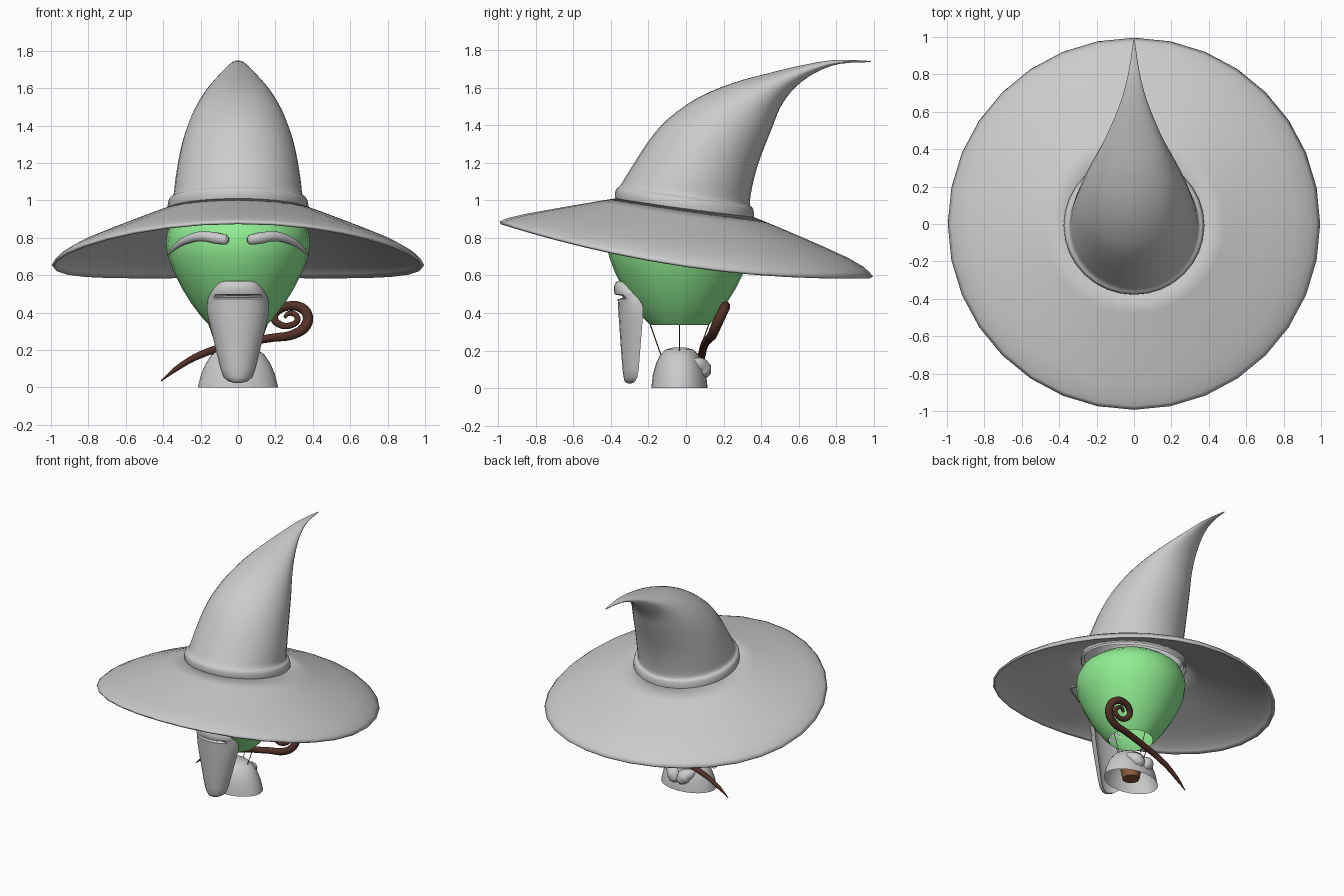
import bpy, bmesh
from math import sin, cos, pi, sqrt
from mathutils import Vector

if "Cube" in bpy.data.objects:
    bpy.data.objects.remove(bpy.data.objects["Cube"])


def material(name, rgb):
    m = bpy.data.materials.new(name)
    m.diffuse_color = (*rgb, 1)
    m.use_nodes = True
    m.node_tree.nodes["Principled BSDF"].inputs["Base Color"].default_value = m.diffuse_color
    return m


GREEN = material("green", (0.28, 0.85, 0.29))
DARK = material("dark_wood", (0.085, 0.03, 0.02))
BROWN = material("wicker", (0.25, 0.1, 0.045))


def loft(name, rings, mat=None, cap_start=False, cap_end=False):
    """Skin closed rings of points into one smooth mesh."""
    bm = bmesh.new()
    loops = [[bm.verts.new(p) for p in r] for r in rings]
    n = len(loops[0])
    for a, b in zip(loops, loops[1:]):
        for i in range(n):
            j = (i + 1) % n
            bm.faces.new((a[i], a[j], b[j], b[i]))
    if cap_start:
        bm.faces.new(loops[0][::-1])
    if cap_end:
        bm.faces.new(loops[-1])
    bmesh.ops.recalc_face_normals(bm, faces=bm.faces)
    me = bpy.data.meshes.new(name)
    bm.to_mesh(me)
    bm.free()
    ob = bpy.data.objects.new(name, me)
    bpy.context.collection.objects.link(ob)
    if mat:
        me.materials.append(mat)
    bpy.ops.object.select_all(action='DESELECT')
    ob.select_set(True)
    bpy.context.view_layer.objects.active = ob
    bpy.ops.object.shade_smooth_by_angle(angle=0.9)
    return ob


def ellipse(cy, z, rx, ry, n=24):
    return [(rx * cos(2 * pi * i / n), cy + ry * sin(2 * pi * i / n), z) for i in range(n)]


def refine(rows, k=3):
    """Catmull-Rom resampling of profile rows."""
    out = []
    for i in range(len(rows) - 1):
        quad = [rows[max(0, min(len(rows) - 1, i + d))] for d in (-1, 0, 1, 2)]
        for s in range(k):
            t = s / k
            out.append([0.5 * (2 * b + (c - a) * t + (2 * a - 5 * b + 4 * c - d) * t * t
                               + (3 * b - a - 3 * c + d) * t ** 3) for a, b, c, d in zip(*quad)])
    return out + [list(rows[-1])]


def tube(name, pts, mat=None, res=3):
    """Tapered tube through points (x, y, z, radius)."""
    cu = bpy.data.curves.new(name, 'CURVE')
    cu.dimensions = '3D'
    cu.bevel_depth = 1
    cu.bevel_resolution = res
    cu.resolution_u = 6
    cu.use_fill_caps = True
    s = cu.splines.new('BEZIER')
    s.bezier_points.add(len(pts) - 1)
    for bp, (x, y, z, r) in zip(s.bezier_points, pts):
        bp.co = (x, y, z)
        bp.radius = r
        bp.handle_left_type = bp.handle_right_type = 'AUTO'
    if mat:
        cu.materials.append(mat)
    ob = bpy.data.objects.new(name, cu)
    bpy.context.collection.objects.link(ob)
    return ob


# Hat brim: drooping cone with a turned-down rim
N = 32
rings = []
for t in (0, 0.2, 0.4, 0.6, 0.8, 0.92, 0.97, 1):
    ring = []
    for i in range(N):
        a = 2 * pi * i / N
        c, s = cos(a), sin(a)
        r = 0.35 + 0.64 * t
        inner = 0.957 - 0.05 * s
        outer = 0.6925 - 0.145 * s + 0.0425 * (2 * s * s - 1)
        f = 0.87 * t ** 1.04 + 0.13 * t ** 14
        ring.append((r * c, r * s, inner + (outer - inner) * f))
    rings.append(ring)
brim = loft("hat_brim", rings)
sol = brim.modifiers.new("thickness", 'SOLIDIFY')
sol.thickness = 0.015
sol.offset = 0

# Hat crown: front (y, z), back (y, z), half width
crown = [(-.37, .975, .36, .875, .372), (-.378, 1.025, .362, .925, .376),
         (-.372, 1.06, .355, .96, .367), (-.35, 1.08, .34, .978, .345),
         (-.3, 1.16, .35, 1.06, .335), (-.2, 1.315, .38, 1.18, .312),
         (-.1, 1.43, .42, 1.29, .283), (.06, 1.545, .46, 1.39, .24),
         (.25, 1.625, .505, 1.5, .185), (.42, 1.672, .58, 1.6, .13),
         (.62, 1.72, .69, 1.68, .07), (.8, 1.748, .82, 1.727, .03),
         (.985, 1.742, .987, 1.736, .003)]
rings = []
for fy, fz, by, bz, w in refine(crown):
    c = Vector((0, (fy + by) / 2, (fz + bz) / 2))
    h = Vector((0, (by - fy) / 2, (bz - fz) / 2))
    rings.append([c + Vector((w * cos(2 * pi * i / N), 0, 0)) + h * sin(2 * pi * i / N)
                  for i in range(N)])
loft("hat_crown", rings, cap_end=True)

# Balloon head, open at the bottom
CY = -0.035
head = [(.335, .155), (.38, .198), (.45, .25), (.53, .3), (.62, .345), (.7, .375),
        (.77, .386), (.83, .378), (.88, .352), (.93, .29), (.965, .19), (.98, .06)]
loft("balloon_head", [ellipse(CY, z, r, r) for z, r in head], GREEN, cap_end=True)

# Ropes from balloon to basket
for k in range(4):
    c, s = cos(k * pi / 2), sin(k * pi / 2)
    tube("rope", [(.155 * c, CY + .155 * s, .337, .003),
                  (.075 * c, CY + .075 * s, .11, .003)], BROWN, 0)

# Basket under the robe
loft("basket", [ellipse(CY, z, r, r, 12) for z, r in ((.02, .06), (.12, .08))],
     BROWN, True, True)

# Bell-shaped robe
robe = [(0, .215, .15), (.07, .198, .142), (.13, .172, .125), (.175, .142, .104),
        (.205, .1, .075), (.217, .04, .03)]
loft("robe", [ellipse(CY, z, a, b) for z, a, b in robe], cap_end=True)

# Sleeves reaching behind to the staff, and eyebrows
for m in (-1, 1):
    tube("sleeve", [(m * .11, .03, .145, .012), (m * .08, .06, .13, .038),
                    (m * .045, .082, .105, .053), (m * .03, .088, .075, .045),
                    (m * .025, .088, .045, .012)])
    brow = []
    for x, z, r in ((.05, .79, .012), (.065, .79, .028), (.11, .797, .032), (.19, .808, .028),
                    (.27, .79, .022), (.33, .755, .015), (.372, .71, .004)):
        brow.append((m * x, CY - sqrt(.41 ** 2 - x * x), z, r))
    tube("eyebrow", brow)

# Staff with a curled top
staff = [(-.41, .07, .035, .003), (-.33, .075, .1, .014), (-.2, .085, .175, .02),
         (0, .1, .235, .022), (.18, .125, .265, .023), (.3, .14, .285, .026),
         (.362, .16, .33, .028), (.372, .185, .385, .028), (.34, .205, .425, .027),
         (.275, .21, .436, .025), (.215, .2, .413, .023), (.193, .18, .372, .021),
         (.225, .163, .336, .019), (.28, .163, .332, .017), (.318, .175, .36, .016),
         (.305, .19, .39, .015), (.27, .19, .395, .013), (.25, .18, .375, .009)]
tube("staff", staff, DARK)

# Beard and moustache: crescent sections (z, half width, front y, side y, mouth dent)
beard = [(.57, .07, -.365, -.335, 0), (.562, .098, -.374, -.325, 0),
         (.54, .122, -.384, -.305, 0), (.515, .14, -.384, -.29, 0),
         (.498, .15, -.378, -.275, .0), (.492, .152, -.372, -.268, .03),
         (.48, .157, -.366, -.258, .03), (.474, .16, -.364, -.25, 0),
         (.44, .167, -.362, -.23, 0), (.4, .165, -.36, -.228, 0),
         (.3, .142, -.353, -.236, 0), (.2, .118, -.346, -.244, 0),
         (.1, .094, -.338, -.252, 0), (.055, .078, -.332, -.26, 0),
         (.032, .05, -.325, -.275, 0), (.025, .02, -.31, -.29, 0)]
rings = []
for z, w, fy, sy, dent in beard:
    d = sy - fy
    front = [(w * cos(pi * i / 10), sy - d * sin(pi * i / 10) + (dent if 3 <= i <= 7 else 0), z)
             for i in range(11)]
    back = [(-w * .94 * cos(pi * i / 10), sy - d * .35 * sin(pi * i / 10), z)
            for i in range(1, 10)]
    rings.append(front + back)
loft("beard", rings, cap_start=True, cap_end=True)
